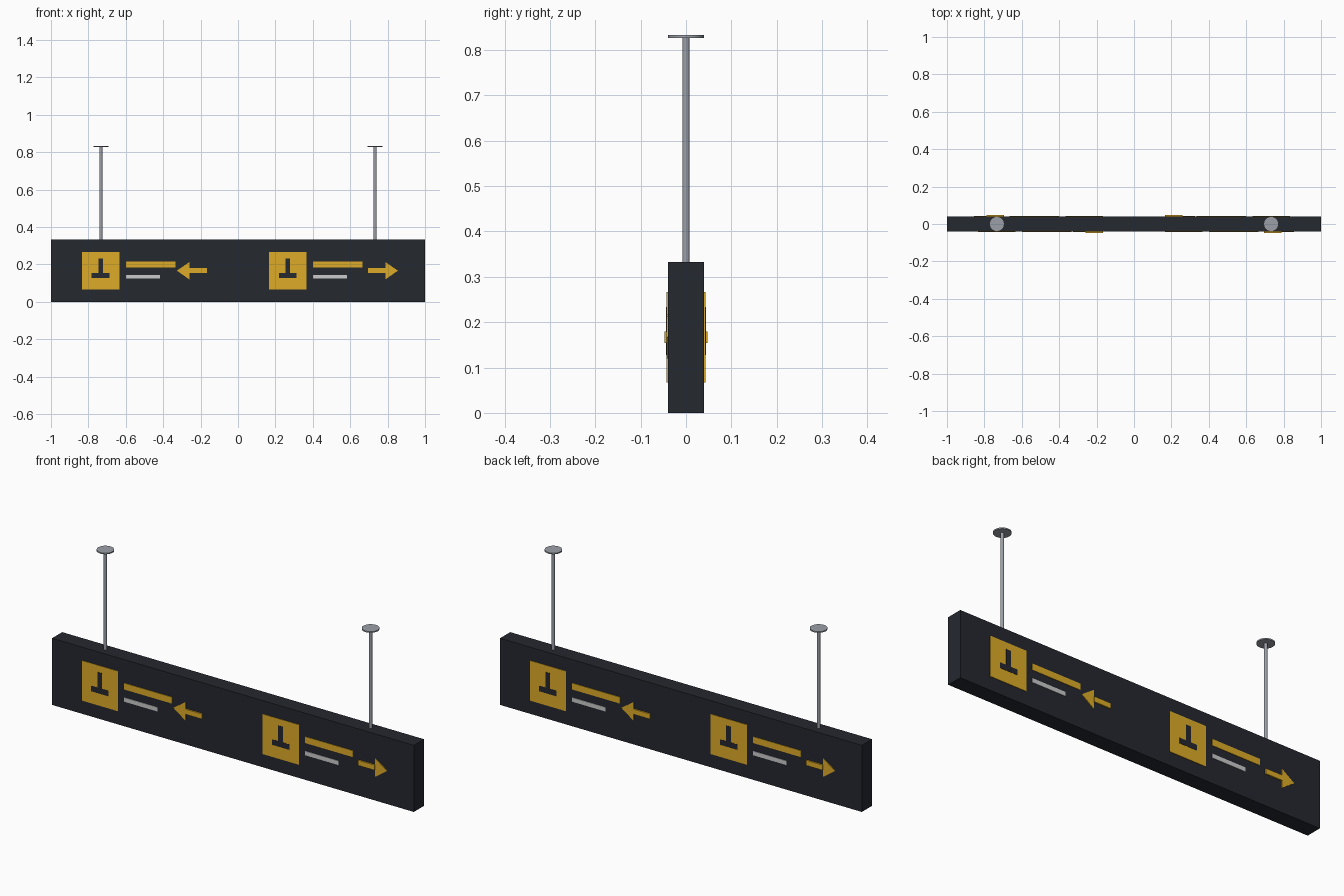
import bpy
import bmesh
from math import pi
from mathutils import Matrix

cube = bpy.data.objects.get("Cube")
if cube:
    bpy.data.objects.remove(cube, do_unlink=True)


def material(name, colour, metallic=0.0):
    mat = bpy.data.materials.new(name)
    mat.use_nodes = True
    mat.diffuse_color = (*colour, 1)
    shader = mat.node_tree.nodes["Principled BSDF"]
    shader.inputs["Base Color"].default_value = (*colour, 1)
    shader.inputs["Metallic"].default_value = metallic
    return mat


DARK = material("dark_panel", (0.018, 0.021, 0.028))
YELLOW = material("sign_yellow", (0.73, 0.41, 0.02))
WHITE = material("sign_white", (0.75, 0.75, 0.75))
STEEL = material("steel", (0.33, 0.35, 0.39))

HALF_DEPTH = 0.04
HEIGHT = 0.333


def plate(name, outline, y0, y1, mat, turned=False):
    """Extrude an x-z outline from y0 to y1; turned puts it on the back."""
    bm = bmesh.new()
    face = bm.faces.new([bm.verts.new((x, y0, z)) for x, z in outline])
    result = bmesh.ops.extrude_face_region(bm, geom=[face])
    verts = [v for v in result["geom"] if isinstance(v, bmesh.types.BMVert)]
    bmesh.ops.translate(bm, verts=verts, vec=(0, y1 - y0, 0))
    if turned:
        bm.transform(Matrix.Rotation(pi, 4, "Z"))
    bmesh.ops.recalc_face_normals(bm, faces=bm.faces)
    mesh = bpy.data.meshes.new(name)
    bm.to_mesh(mesh)
    bm.free()
    mesh.materials.append(mat)
    obj = bpy.data.objects.new(name, mesh)
    bpy.context.collection.objects.link(obj)
    return obj


def rect(x0, x1, z0, z1):
    return [(x0, z0), (x1, z0), (x1, z1), (x0, z1)]


def cylinder(name, radius, x, z0, z1):
    bpy.ops.mesh.primitive_cylinder_add(
        vertices=24, radius=radius, depth=z1 - z0, location=(x, 0, (z0 + z1) / 2))
    obj = bpy.context.object
    obj.name = name
    obj.data.materials.append(STEEL)
    bpy.ops.object.shade_smooth_by_angle()


def sign_group(label, left, arrow_tip, direction, turned):
    """Badge, two bars and an arrow, raised slightly from the board."""
    def raised(name, outline, height, mat):
        plate(f"{label}_{name}", outline, -HALF_DEPTH + 0.002,
              -HALF_DEPTH - height, mat, turned)

    mid = left + 0.1
    raised("badge", rect(left, left + 0.2, 0.067, 0.267), 0.0025, YELLOW)
    raised("pictogram_post", rect(mid - 0.013, mid + 0.013, 0.14, 0.233), 0.004, DARK)
    raised("pictogram_base", rect(mid - 0.048, mid + 0.048, 0.128, 0.155), 0.0037, DARK)
    raised("upper_bar", rect(left + 0.234, left + 0.5, 0.185, 0.217), 0.0025, YELLOW)
    raised("lower_bar", rect(left + 0.234, left + 0.418, 0.124, 0.145), 0.0025, WHITE)

    # Arrow: triangular head with a thicker shaft behind it
    neck = arrow_tip - direction * 0.067
    tail = arrow_tip - direction * 0.16
    raised("arrow_head", [(arrow_tip, 0.167), (neck, 0.213), (neck, 0.12)], 0.0035, YELLOW)
    raised("arrow_shaft", rect(min(neck, tail), max(neck, tail), 0.154, 0.18), 0.007, YELLOW)


# Hanging board
plate("sign_board", rect(-1, 1, 0, HEIGHT), -HALF_DEPTH, HALF_DEPTH, DARK)

# Graphics on both faces
for side, turned in (("front", False), ("back", True)):
    sign_group(f"{side}_first", -0.834, -0.327, -1, turned)
    sign_group(f"{side}_second", 0.166, 0.855, 1, turned)

# Hanging rods with ceiling plates
for side, x in (("right", -0.733), ("left", 0.733)):
    cylinder(f"{side}_rod", 0.008, x, HEIGHT - 0.005, 0.829)
    cylinder(f"{side}_ceiling_plate", 0.04, x, 0.827, 0.833)
